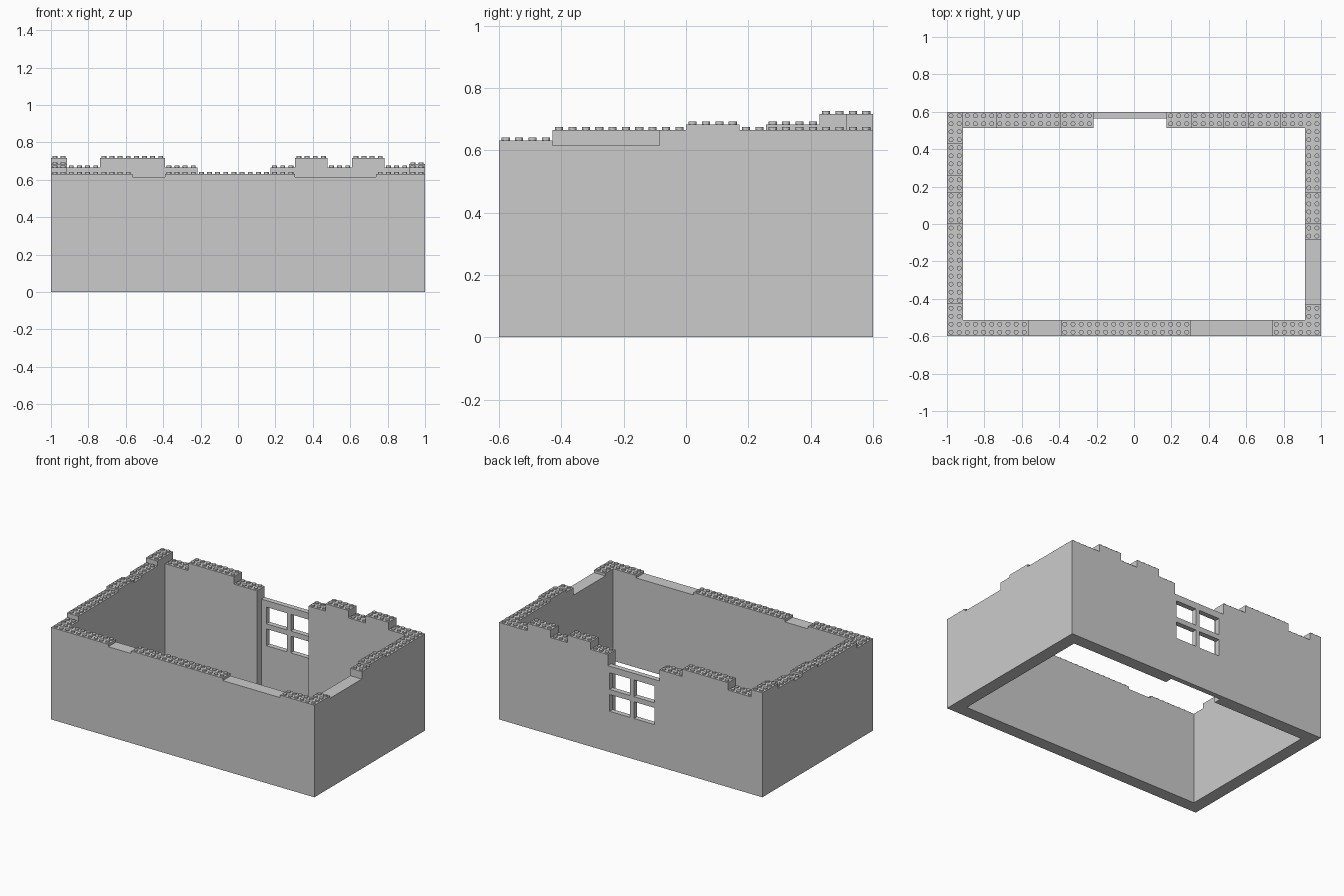
import bpy, bmesh
from mathutils import Matrix, Vector

if "Cube" in bpy.data.objects:
    bpy.data.objects.remove(bpy.data.objects["Cube"])

PX, PY = 2 / 46, 1.2 / 28          # stud pitch along x and y
BASE, BRICK, PLATE = 0.615, 0.051, 0.017
STUD_R, STUD_H, STUD_SIDES = 0.013, 0.009, 12


def X(i):
    return -1 + i * PX


def Y(j):
    return -0.6 + j * PY


def add_box(bm, x0, x1, y0, y1, z0, z1):
    m = Matrix.Translation(((x0 + x1) / 2, (y0 + y1) / 2, (z0 + z1) / 2))
    m = m @ Matrix.Diagonal((x1 - x0, y1 - y0, z1 - z0, 1))
    bmesh.ops.create_cube(bm, size=1, matrix=m)


def finish(bm, name):
    me = bpy.data.meshes.new(name)
    bm.to_mesh(me)
    bm.free()
    ob = bpy.data.objects.new(name, me)
    bpy.context.collection.objects.link(ob)
    return ob


def boxes(name, items):
    bm = bmesh.new()
    for b in items:
        add_box(bm, *b)
    return finish(bm, name)


def bricks(name, cells, z, h, covers=()):
    """Studded blocks given as stud index ranges (i0, i1, j0, j1)."""
    bm = bmesh.new()
    for i0, i1, j0, j1 in cells:
        add_box(bm, X(i0), X(i1), Y(j0), Y(j1), z, z + h)
        for i in range(i0, i1):
            for j in range(j0, j1):
                # no stud where another block sits on top
                if any(a <= i < b and c <= j < d for a, b, c, d in covers):
                    continue
                pos = Vector((X(i + .5), Y(j + .5), z + h + STUD_H / 2))
                bmesh.ops.create_cone(bm, cap_ends=True, segments=STUD_SIDES,
                                      radius1=STUD_R, radius2=STUD_R,
                                      depth=STUD_H, matrix=Matrix.Translation(pos))
    return finish(bm, name)


# Plain lower walls, with a full-height slot in the back for the window panel
boxes("front_wall", [(X(2), X(44), Y(0), Y(2), 0, BASE)])
boxes("left_wall", [(X(0), X(2), Y(0), Y(28), 0, BASE)])
boxes("right_wall", [(X(44), X(46), Y(0), Y(28), 0, BASE)])
boxes("back_wall", [(X(2), X(18), Y(26), Y(28), 0, BASE),
                    (X(27), X(44), Y(26), Y(28), 0, BASE)])

# Thin back panel carrying a four-pane open window
wx0, wx1, wy0, wy1 = X(18), X(27), 0.565, 0.6
uprights = [(wx0, -0.18), (-0.025, 0.005), (0.16, wx1)]
panes = [(-0.18, -0.025), (0.005, 0.16)]
window = [(wx0, wx1, wy0, wy1, 0, 0.28), (wx0, wx1, wy0, wy1, 0.545, 0.59)]
window += [(a, b, wy0, wy1, 0.28, 0.545) for a, b in uprights]
window += [(a, b, wy0, wy1, 0.395, 0.43) for a, b in panes]
boxes("window_panel", window)

# Low plates on the front wall and front corners
front = [(2, 10), (14, 18), (18, 22), (22, 26), (26, 30), (40, 44)]
bricks("front_plates", [(a, b, 0, 2) for a, b in front], BASE, PLATE)
bricks("front_corner_plates", [(0, 2, 0, 4), (44, 46, 0, 4)], BASE, PLATE)

# Upper pieces standing on the brick course
side_plates = [(0, 2, 14, 18), (0, 2, 20, 24), (44, 46, 14, 18)]
top_bricks = [(a, a + 4, 26, 28) for a in (6, 10, 30, 37)] + [(0, 2, 24, 28)]
upper = side_plates + top_bricks

# Brick course on the side and back walls
left = [(0, 2, j, j + 4) for j in range(4, 28, 4)]
right = [(44, 46, j, j + 4) for j in range(12, 28, 4)]
back = [(i, i + 4, 26, 28) for i in (2, 6, 10, 14, 28, 32, 36, 40)] + [(27, 28, 26, 28)]
for name, cells in (("left_bricks", left), ("right_bricks", right), ("back_bricks", back)):
    bricks(name, cells, BASE, BRICK, upper)

bricks("side_top_plates", side_plates, BASE + BRICK, PLATE)
bricks("top_bricks", top_bricks, BASE + BRICK, BRICK)
